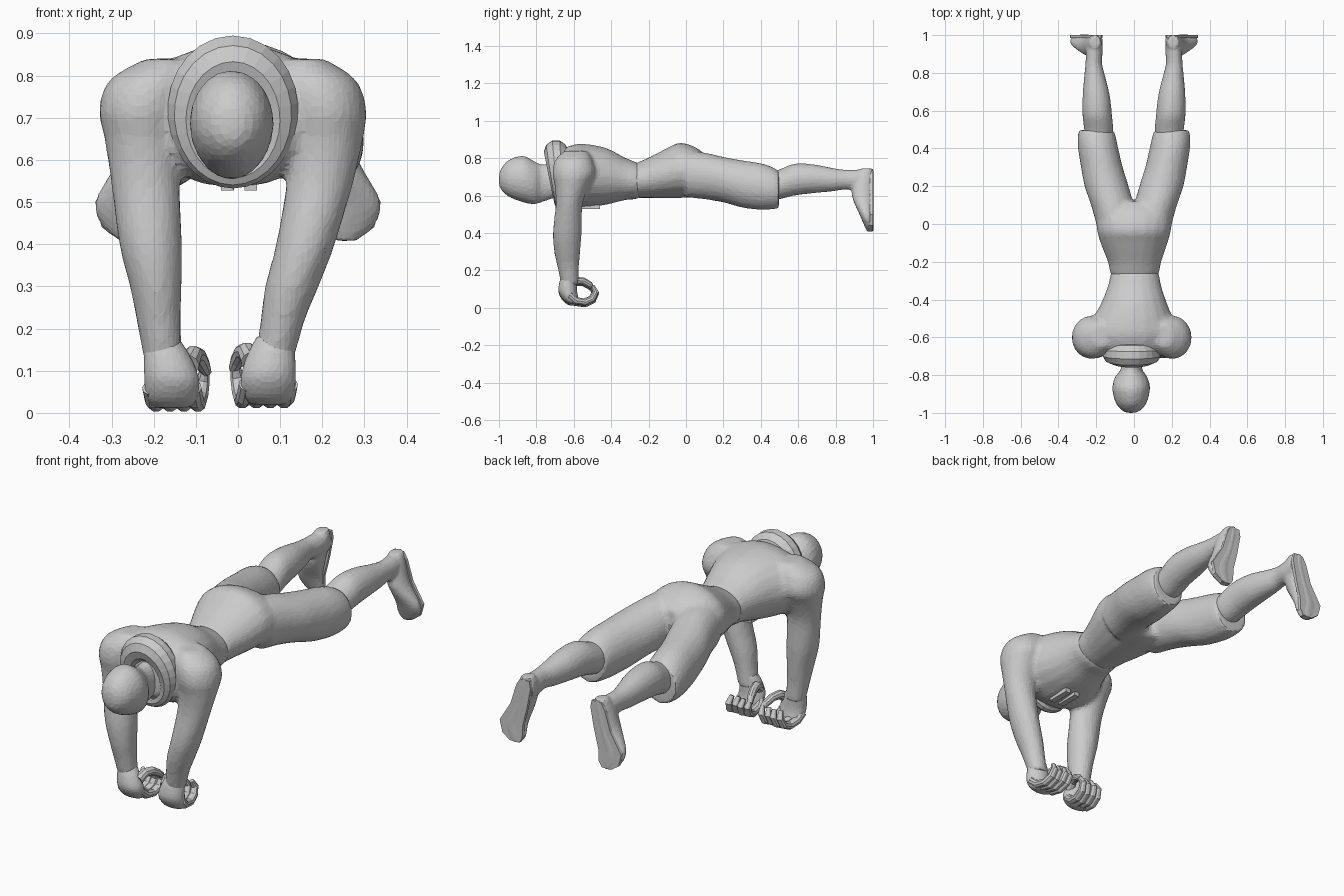
import bpy, bmesh
from math import sin, cos, tau
from mathutils import Vector

if "Cube" in bpy.data.objects:
    bpy.data.objects.remove(bpy.data.objects["Cube"])

SIDES = 20


def spline(rows, steps=4):
    """Catmull-Rom refinement of a short list of cross-sections."""
    out = []
    for i in range(len(rows) - 1):
        p = [rows[max(0, min(len(rows) - 1, i + k))] for k in (-1, 0, 1, 2)]
        for s in range(steps):
            t = s / steps
            out.append([0.5 * (2 * b + (c - a) * t + (2 * a - 5 * b + 4 * c - d) * t * t
                               + (3 * b - a - 3 * c + d) * t ** 3) for a, b, c, d in zip(*p)])
    return out + [list(rows[-1])]


def loft(bm, axis, rows, mirror=1):
    """rows: (position on axis, centre x, other centre, radius x, other radius)."""
    rings = []
    for t, cx, co, rx, ro in spline(rows):
        ring = []
        for k in range(SIDES):
            a = tau * k / SIDES
            x, o = mirror * (cx + rx * cos(a)), co + ro * sin(a)
            ring.append(bm.verts.new((x, t, o) if axis == 'y' else (x, o, t)))
        rings.append(ring)
    for r0, r1 in zip(rings, rings[1:]):
        for k in range(SIDES):
            j = (k + 1) % SIDES
            bm.faces.new((r0[k], r0[j], r1[j], r1[k]))
    bm.faces.new(rings[0])
    bm.faces.new(rings[-1])


def skin(name, pieces, voxel=0.013, smooth=5, ratio=0.3):
    """Fuse overlapping lofts into one faceted skin."""
    bm = bmesh.new()
    for piece in pieces:
        part = bmesh.new()
        loft(part, *piece)
        bmesh.ops.recalc_face_normals(part, faces=part.faces)
        tmp = bpy.data.meshes.new("tmp")
        part.to_mesh(tmp)
        part.free()
        bm.from_mesh(tmp)
        bpy.data.meshes.remove(tmp)
    me = bpy.data.meshes.new(name)
    bm.to_mesh(me)
    bm.free()
    ob = bpy.data.objects.new(name, me)
    bpy.context.collection.objects.link(ob)
    m = ob.modifiers.new("fuse", 'REMESH')
    m.mode, m.voxel_size = 'VOXEL', voxel
    m = ob.modifiers.new("soften", 'SMOOTH')
    m.iterations = smooth
    m = ob.modifiers.new("facets", 'DECIMATE')
    m.ratio = ratio
    return ob


def tube(name, points, radii, cyclic=False):
    cu = bpy.data.curves.new(name, 'CURVE')
    cu.dimensions, cu.bevel_depth, cu.bevel_resolution = '3D', 1.0, 3
    cu.use_fill_caps = True
    sp = cu.splines.new('POLY')
    sp.points.add(len(points) - 1)
    for p, co, r in zip(sp.points, points, radii):
        p.co, p.radius = (*co, 1), r
    sp.use_cyclic_u, sp.use_smooth = cyclic, False
    ob = bpy.data.objects.new(name, cu)
    bpy.context.collection.objects.link(ob)
    return ob


# Head and neck
skin("head", [('y', [(-1.0, -.015, .685, .015, .02), (-.988, -.015, .688, .048, .058),
                     (-.945, -.015, .692, .083, .1), (-.87, -.015, .688, .1, .125),
                     (-.81, -.015, .668, .086, .115), (-.765, -.013, .667, .056, .1),
                     (-.66, -.01, .69, .056, .09)])], voxel=.012, smooth=2)

# Upper body with both arms
torso = [(-.72, -.01, .69, .08, .08), (-.68, -.01, .7, .18, .135), (-.6, -.01, .705, .235, .168),
         (-.52, -.008, .706, .22, .168), (-.42, 0, .702, .175, .15), (-.33, .003, .69, .142, .115),
         (-.27, .004, .68, .13, .1), (-.245, .004, .68, .12, .09)]
arm_a = [(.84, -.17, -.59, .05, .06), (.79, -.205, -.6, .1, .1), (.72, -.225, -.6, .105, .115),
         (.65, -.225, -.61, .092, .092), (.55, -.22, -.625, .082, .072), (.4, -.207, -.635, .075, .077),
         (.3, -.195, -.635, .062, .07), (.22, -.188, -.63, .053, .058), (.12, -.177, -.62, .046, .046)]
arm_b = [(.84, .155, -.59, .05, .06), (.79, .185, -.6, .095, .1), (.72, .203, -.6, .102, .115),
         (.65, .207, -.61, .09, .092), (.55, .195, -.625, .08, .072), (.4, .16, -.635, .07, .077),
         (.3, .128, -.635, .064, .07), (.22, .106, -.63, .053, .058), (.12, .085, -.62, .046, .046)]
skin("upper_body", [('y', torso), ('z', arm_a), ('z', arm_b)])

# Shorts: hips and two thighs
hips = [(-.285, .003, .68, .115, .085), (-.26, .003, .682, .13, .095), (-.2, .003, .695, .142, .108),
        (-.1, 0, .72, .178, .134), (-.03, 0, .735, .197, .148), (.06, 0, .722, .2, .132),
        (.12, 0, .7, .16, .1)]
thigh = [(0, .1, .715, .1, .125), (.1, .115, .705, .113, .125), (.2, .145, .685, .117, .122),
         (.3, .17, .662, .111, .127), (.4, .19, .648, .107, .125), (.46, .197, .64, .102, .114),
         (.497, .2, .632, .093, .1)]
skin("shorts", [('y', hips), ('y', thigh), ('y', thigh, -1)])

# Lower legs with feet, sole facing back
calf = [(.44, .19, .645, .07, .075), (.5, .187, .66, .077, .08), (.58, .195, .685, .078, .085),
        (.68, .2, .69, .072, .077), (.78, .208, .685, .056, .063), (.85, .213, .685, .044, .053),
        (.92, .21, .682, .045, .057), (.985, .208, .68, .043, .055)]
foot = [(.745, .207, .968, .028, .034), (.7, .21, .95, .044, .053), (.6, .235, .945, .05, .058),
        (.5, .273, .965, .066, .038), (.44, .265, .978, .056, .025), (.408, .255, .985, .025, .017)]
for side, label in ((-1, "left"), (1, "right")):
    ob = skin(label + "_lower_leg", [('y', calf, side), ('z', foot, side)], voxel=.01, smooth=2)
    # Thin flat shoe sole
    outline = [(.735, .2, .026), (.7, .207, .04), (.6, .232, .046), (.5, .275, .064),
               (.44, .268, .055), (.412, .256, .026)]
    bm = bmesh.new()
    loop = [(x - r, z) for z, x, r in outline] + [(x + r, z) for z, x, r in reversed(outline)]
    face = bm.faces.new([bm.verts.new((side * x, 1.0, z)) for x, z in loop])
    ext = bmesh.ops.extrude_face_region(bm, geom=[face])
    bmesh.ops.translate(bm, vec=(0, -.016, 0),
                        verts=[v for v in ext['geom'] if isinstance(v, bmesh.types.BMVert)])
    bmesh.ops.recalc_face_normals(bm, faces=bm.faces)
    me = bpy.data.meshes.new(label + "_sole")
    bm.to_mesh(me)
    bm.free()
    bpy.context.collection.objects.link(bpy.data.objects.new(label + "_sole", me))

# Hands: palm, four curled fingers and a thumb
curl = [(-.63, .06), (-.595, .03), (-.545, .022), (-.505, .04), (-.488, .075), (-.505, .108)]
grip = [(-.625, .125), (-.59, .148), (-.55, .145), (-.515, .125), (-.497, .105)]
for label, cx, wrist, inward, lift in (("left", -.157, -.18, 1, 0), ("right", .072, .087, -1, .008)):
    palm = [(.175, wrist, -.622, .042, .04), (.135, (cx + wrist) / 2, -.63, .056, .046),
            (.08, cx, -.632, .066, .05), (.035, cx, -.615, .062, .042), (.012, cx, -.6, .045, .025)]
    skin(label + "_palm", [('z', [(z + lift, *r) for z, *r in palm])], voxel=.009, smooth=2, ratio=.35)
    for i in range(4):
        x0 = cx + (i - 1.5) * .033
        tube(f"{label}_finger_{i + 1}",
             [(x0 + inward * .006 * k, y + .006 * (i % 2), z + lift) for k, (y, z) in enumerate(curl)],
             [.021, .021, .02, .019, .017, .011])
    tube(label + "_thumb", [(cx + inward * (.04 + .011 * k), y, z + lift - .01)
                            for k, (y, z) in enumerate(grip)], [.026, .022, .02, .018, .011])

# Rolled hood around the neck, thick at the nape
ring = [tau * k / 28 for k in range(28)]
tube("hood", [(-.012 + .108 * sin(a), -.685 - .01 * cos(a), .697 + .136 * cos(a)) for a in ring],
     [.047 + .018 * cos(a) for a in ring], True)

# Small cord ends on the chest
for x in (-.025, .03):
    bpy.ops.mesh.primitive_cube_add(size=1, location=(x, -.52, .538))
    ob = bpy.context.object
    ob.name = "chest_cord"
    ob.scale = (.03, .12, .022)
    ob.modifiers.new("round", 'BEVEL').width = .006
